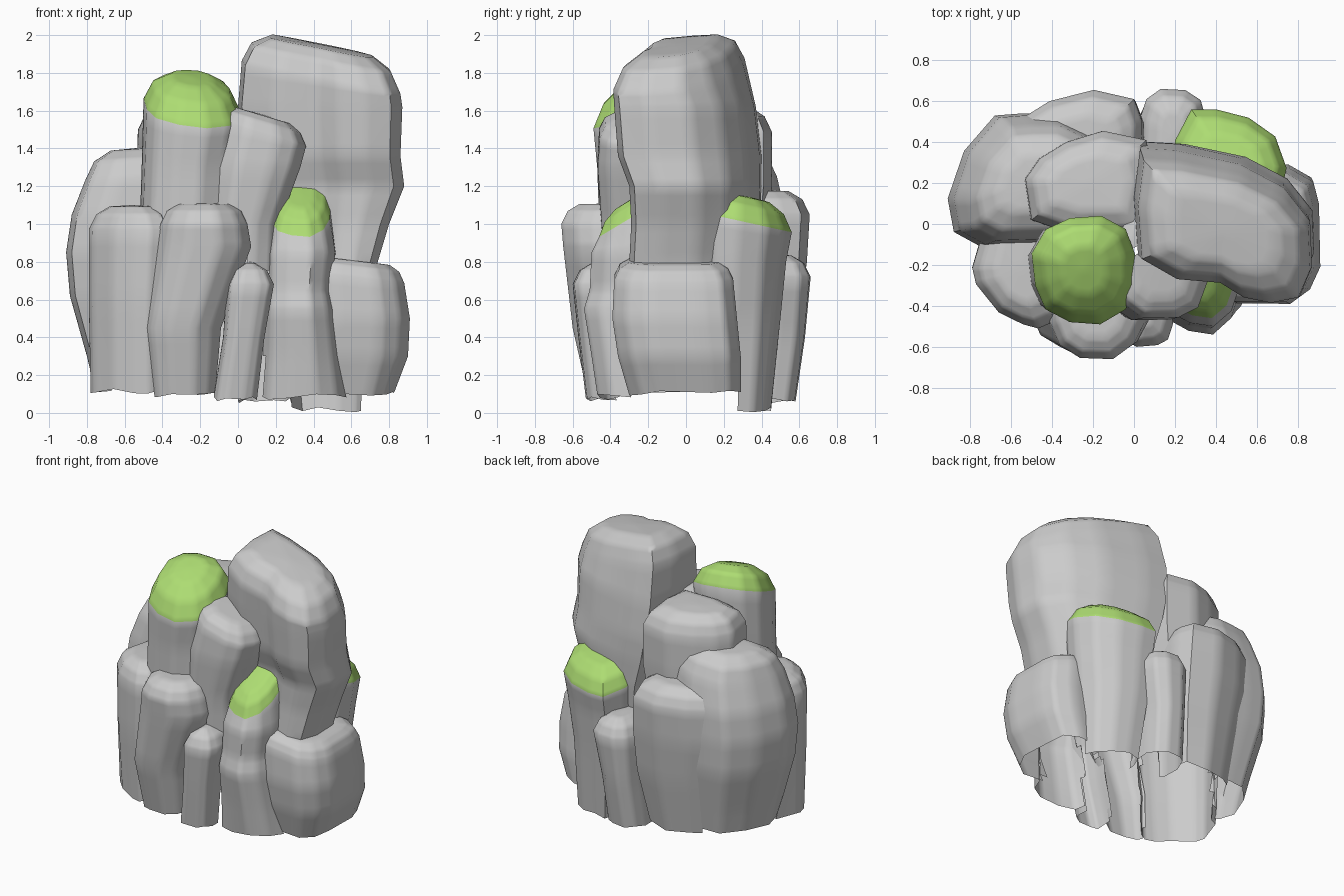
import bpy, bmesh, math, random
from mathutils import Vector
from mathutils.bvhtree import BVHTree

if "Cube" in bpy.data.objects:
    bpy.data.objects.remove(bpy.data.objects["Cube"])
random.seed(4)

moss = bpy.data.materials.new("moss_green")
moss.diffuse_color = (0.42, 0.72, 0.17, 1)
moss.use_nodes = True
moss.node_tree.nodes["Principled BSDF"].inputs["Base Color"].default_value = moss.diffuse_color
columns = []   # (name, open bmesh, closed tree, mossy)


def fit(pts):
    """Scale an outline into the -1..1 box."""
    xs, ys = [p[0] for p in pts], [p[1] for p in pts]
    cx, cy = (max(xs) + min(xs)) / 2, (max(ys) + min(ys)) / 2
    rx, ry = (max(xs) - min(xs)) / 2, (max(ys) - min(ys)) / 2
    return [((x - cx) / rx, (y - cy) / ry) for x, y in pts]


def rounded_outline(n=12, power=3.0):
    """Squarish round outline with slight irregularity."""
    pts = []
    for i in range(n):
        a = 2 * math.pi * (i + 0.5) / n
        c, s = math.cos(a), math.sin(a)
        pts.append((math.copysign(abs(c) ** (2 / power), c) * random.uniform(0.95, 1.04),
                    math.copysign(abs(s) ** (2 / power), s) * random.uniform(0.95, 1.04)))
    return pts


def column(name, sections, cap, tilt=(0, 0), outline=None, power=2.6, mossy=False):
    """Loft sections (z, x0, x1, y0, y1) upward and round off the top; open below."""
    outline = fit(outline or rounded_outline(power=power))
    n = len(outline)
    rings = [(s, 0.0) for s in sections]
    z, *box = sections[-1]
    for rise, inset in ((0.62, 0.3), (0.95, 0.85)):
        rings.append(((z + cap * rise, *box), cap * inset))
    bm = bmesh.new()
    loops = []
    for k, ((z, x0, x1, y0, y1), inset) in enumerate(rings):
        cx, cy = (x0 + x1) / 2, (y0 + y1) / 2
        lean = 1 if k >= len(sections) - 1 else 0
        loop = []
        for px, py in outline:
            dx, dy = px * ((x1 - x0) / 2 - inset), py * ((y1 - y0) / 2 - inset)
            dz = lean * (tilt[0] * dx + tilt[1] * dy)
            if k == 0:
                dz += random.uniform(0, 0.03)
            loop.append(bm.verts.new((cx + dx, cy + dy, z + dz)))
        loops.append(loop)
    for k in range(len(loops) - 1):
        for i in range(n):
            j = (i + 1) % n
            f = bm.faces.new((loops[k][i], loops[k][j], loops[k + 1][j], loops[k + 1][i]))
            f.material_index = int(mossy and k >= len(sections) - 1)
    tip = bm.verts.new((cx, cy, z + cap * 0.05))
    for i in range(n):
        f = bm.faces.new((loops[-1][i], loops[-1][(i + 1) % n], tip))
        f.material_index = int(mossy)
    # closed copy, pushed downward, used for the inside test
    closed = bm.copy()
    low = [e for e in closed.edges if e.is_boundary]
    for v in bmesh.ops.extrude_edge_only(closed, edges=low)['geom']:
        if isinstance(v, bmesh.types.BMVert):
            v.co.z = -0.5
    bmesh.ops.holes_fill(closed, edges=[e for e in closed.edges if e.is_boundary], sides=0)
    columns.append((name, bm, BVHTree.FromBMesh(closed), mossy))
    closed.free()


def inside(tree, p):
    """Count crossings along a ray."""
    d = Vector((0.13, 0.07, 1)).normalized()
    hits, q = 0, p.copy()
    while hits < 12:
        loc = tree.ray_cast(q, d)[0]
        if loc is None:
            break
        hits += 1
        q = loc + d * 1e-4
    return hits % 2 == 1


def finish():
    """Drop the walls buried in neighbouring columns or the hollow core, then shade."""
    for idx, (name, bm, _, mossy) in enumerate(columns):
        bmesh.ops.subdivide_edges(bm, edges=bm.edges[:], cuts=3, use_grid_fill=True)
        others = [c[2] for k, c in enumerate(columns) if k != idx]
        buried = set()
        for v in bm.verts:
            x, y, z = v.co
            core = -.45 < x < .5 and -.3 < y < .3 and z < .72
            if core or any(inside(t, v.co) for t in others):
                buried.add(v)
        dead = [f for f in bm.faces if all(v in buried for v in f.verts)]
        bmesh.ops.delete(bm, geom=dead, context='FACES')
        me = bpy.data.meshes.new(name)
        bm.to_mesh(me)
        bm.free()
        ob = bpy.data.objects.new(name, me)
        bpy.context.collection.objects.link(ob)
        if mossy:
            me.materials.append(None)
            me.materials.append(moss)
        bpy.ops.object.select_all(action='DESELECT')
        ob.select_set(True)
        bpy.context.view_layer.objects.active = ob
        bpy.ops.object.shade_smooth_by_angle(angle=math.radians(50))


# Tall leaning boulder with a kidney-shaped plan
kidney = [(.03, .4), (0, .15), (.02, -.14), (.2, -.25), (.42, -.27), (.54, -.35), (.68, -.38),
          (.82, -.35), (.88, -.2), (.87, .03), (.74, .2), (.52, .32), (.2, .39)]
column("tall_boulder", [(.5, .15, .68, -.26, .35), (.8, .15, .74, -.3, .37),
       (1.0, .12, .8, -.29, .39), (1.2, .06, .88, -.3, .4), (1.36, .03, .86, -.36, .4),
       (1.62, 0, .87, -.38, .37), (1.78, .02, .86, -.385, .31)], .17, (-.18, .08), kidney)

# Mossy columns
column("front_mossy_column", [(.4, -.5, -.05, -.4, 0), (1.0, -.52, -.05, -.46, 0),
       (1.3, -.51, -.03, -.47, .03), (1.61, -.5, .01, -.49, .04)], .17, (-.1, .36), mossy=True, power=2.2)
column("low_mossy_column", [(.07, .1, .58, -.47, .05), (.3, .12, .55, -.5, .05),
       (.55, .13, .52, -.54, .05), (.65, .14, .5, -.51, .05), (.85, .14, .52, -.5, .05),
       (1.07, .17, .49, -.46, .0)], .1, (0, .6), mossy=True, power=2.3)
column("back_mossy_column", [(0, .28, .66, .1, .45), (.5, .22, .68, .08, .5),
       (.8, .2, .72, .07, .53), (1.01, .19, .745, .07, .56)], .14, (0, -.22), mossy=True,
       outline=[(.2, .4), (.19, .15), (.35, .07), (.6, .07), (.72, .15), (.745, .27), (.69, .42),
                (.56, .51), (.4, .55), (.28, .55)])

# Front columns
column("slanted_column", [(.5, -.2, .2, -.42, .1), (1.0, -.18, .22, -.45, .15),
       (1.3, -.16, .33, -.47, .15), (1.48, -.1, .36, -.46, .15)], .1, (-.3, 0))
column("front_left_column", [(.1, -.78, -.35, -.46, .05), (.6, -.79, -.35, -.5, .08),
       (.97, -.79, -.33, -.51, .08)], .13,
       outline=[(-.8, -.2), (-.78, -.28), (-.66, -.42), (-.53, -.48), (-.45, -.5), (-.35, -.46),
                (-.3, .05), (-.5, .1), (-.73, .02)])
column("front_middle_column", [(.08, -.46, -.12, -.52, -.15), (.45, -.5, -.09, -.6, -.12),
       (.88, -.43, .07, -.65, -.1), (1.0, -.41, .05, -.66, -.1)], .11)
column("front_small_column", [(.06, -.13, .1, -.53, -.2), (.4, -.08, .14, -.57, -.2),
       (.68, -.06, .19, -.6, -.2)], .12, power=3.2)

# Right and back columns
column("right_column", [(.09, .35, .83, -.3, .29), (.3, .35, .9, -.36, .29),
       (.5, .35, .91, -.39, .27), (.72, .35, .88, -.38, .25)], .09, (-.12, 0), power=3.6)
column("back_small_column", [(.05, 0, .28, .2, .58), (.4, .02, .3, .2, .63),
       (.72, .02, .36, .2, .66)], .12)
column("back_column", [(.09, -.5, -.02, .1, .52), (.5, -.55, .04, .1, .6),
       (.8, -.6, .05, .1, .64), (1.05, -.59, .04, .1, .655)], .13,
       outline=[(-.6, .47), (-.58, .2), (-.4, .1), (-.1, .1), (.03, .2), (.04, .5), (0, .61),
                (-.2, .655), (-.42, .6), (-.55, .52)])
column("left_boulder", [(.12, -.76, -.1, -.05, .44), (.3, -.8, -.1, -.08, .47),
       (.62, -.89, -.1, -.1, .53), (.85, -.91, -.1, -.11, .54), (1.05, -.88, -.1, -.1, .53),
       (1.25, -.81, -.1, -.08, .48)], .16, (.06, 0),
       outline=[(-.91, .12), (-.88, -.04), (-.75, -.11), (-.4, -.1), (-.1, .1), (-.12, .4),
                (-.4, .53), (-.55, .53), (-.68, .52), (-.83, .35)])
column("back_tall_column", [(.5, -.5, 0, -.05, .4), (1.2, -.54, .1, -.05, .455),
       (1.5, -.53, .1, -.05, .455)], .13, (0, -.05),
       outline=[(-.53, .22), (-.5, .02), (-.3, -.05), (.05, -.05), (.1, .2), (.06, .41),
                (-.15, .455), (-.33, .4), (-.46, .32)])
finish()
